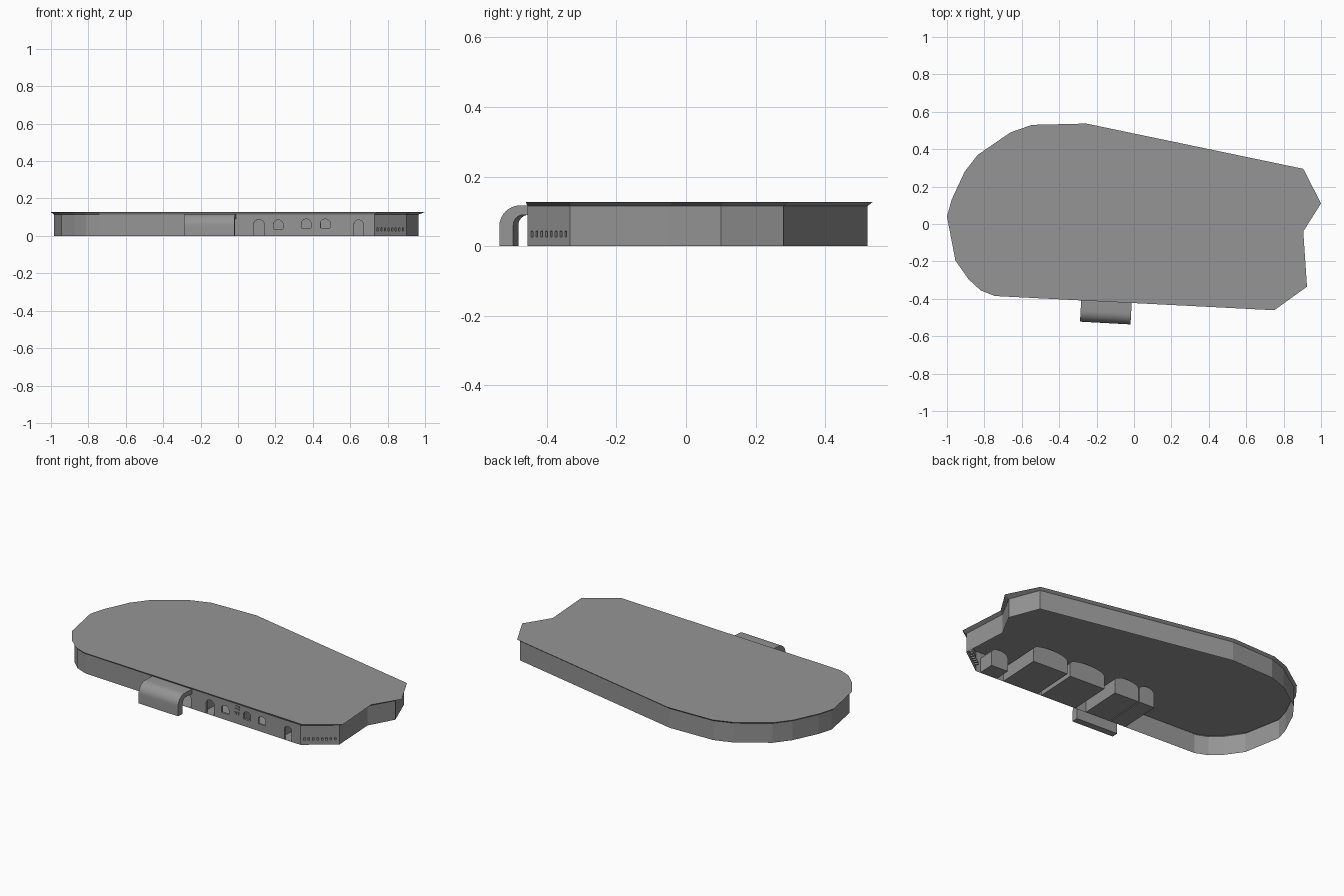
import bpy, bmesh, math
from mathutils import Matrix, Vector

if "Cube" in bpy.data.objects:
    bpy.data.objects.remove(bpy.data.objects["Cube"])

grey = bpy.data.materials.new("stone grey")
grey.diffuse_color = (0.3, 0.3, 0.3, 1)
grey.use_nodes = True
grey.node_tree.nodes["Principled BSDF"].inputs["Base Color"].default_value = grey.diffuse_color
H, EAVE = 0.127, 0.115

# Roof rim and wall outlines, counter-clockwise from the front left corner
roof = [(-.745, -.385), (.75, -.461), (.925, -.335), (.905, -.04), (1, .11), (.905, .295),
        (-.255, .537), (-.545, .53), (-.66, .49), (-.835, .37), (-.905, .28), (-.975, .13),
        (-1, .04), (-.955, -.195), (-.885, -.295), (-.82, -.355)]
wall = [(-.74, -.375), (.73, -.456), (.90, -.333), (.885, -.047), (.965, .10), (.895, .28),
        (-.258, .522), (-.54, .515), (-.65, .477), (-.822, .36), (-.89, .272), (-.96, .125),
        (-.985, .04), (-.943, -.19), (-.875, -.287), (-.813, -.345)]


def finish(name, me):
    ob = bpy.data.objects.new(name, me)
    bpy.context.collection.objects.link(ob)
    me.materials.clear()
    me.materials.append(grey)
    return ob


def mesh(name, verts, faces, mat=None, fix=False):
    me = bpy.data.meshes.new(name)
    me.from_pydata(verts, [], faces)
    if mat:
        me.transform(mat)
    if fix:
        bm = bmesh.new()
        bm.from_mesh(me)
        bmesh.ops.recalc_face_normals(bm, faces=bm.faces)
        bm.to_mesh(me)
        bm.free()
    return finish(name, me)


def frame(a, b):
    """Wall frame: x along the wall, y up, z outward."""
    d = (Vector(b) - Vector(a)).normalized()
    return Matrix(((d.x, 0, d.y, a[0]), (d.y, 0, -d.x, a[1]), (0, 1, 0, 0), (0, 0, 0, 1)))


def arch(cx, w, z0, z1, rise, n=8):
    """Arched opening outline in wall coordinates."""
    top = [(cx + w / 2 * math.cos(math.pi * i / n),
            z1 - rise + rise * math.sin(math.pi * i / n)) for i in range(n + 1)]
    return [(cx - w / 2, z0), (cx + w / 2, z0)] + top


def sweep(name, outline, w0, w1, mat, back=False, front=False):
    """Outline extruded along the wall normal, optionally capped."""
    n = len(outline)
    vs = [(x, y, w0) for x, y in outline] + [(x, y, w1) for x, y in outline]
    fs = [(i, (i + 1) % n, (i + 1) % n + n, i + n) for i in range(n)]
    if back:
        fs.append(tuple(range(n, 2 * n)))
    if front:
        fs.append(tuple(range(n))[::-1])
    return mesh(name, vs, fs, mat, fix=True)


def panel(name, a, b, holes):
    """Flat wall with openings, filled from 2D splines."""
    L = (Vector(b) - Vector(a)).length
    cu = bpy.data.curves.new(name, 'CURVE')
    cu.dimensions = '2D'
    cu.fill_mode = 'BOTH'
    for pts in [[(0, 0), (L, 0), (L, EAVE), (0, EAVE)]] + holes:
        sp = cu.splines.new('POLY')
        sp.points.add(len(pts) - 1)
        for p, q in zip(sp.points, pts):
            p.co = (q[0], q[1], 0, 1)
        sp.use_cyclic_u = True
    tmp = bpy.data.objects.new(name + "_curve", cu)
    bpy.context.collection.objects.link(tmp)
    bpy.context.view_layer.update()
    dg = bpy.context.evaluated_depsgraph_get()
    me = bpy.data.meshes.new_from_object(tmp.evaluated_get(dg))
    bpy.data.objects.remove(tmp)
    me.transform(frame(a, b))
    return finish(name, me)


# Roof with sloped eaves
n = len(roof)
mesh("roof", [(x, y, H) for x, y in roof] + [(x, y, EAVE) for x, y in wall],
     [tuple(range(n))] + [(i + n, (i + 1) % n + n, (i + 1) % n, i) for i in range(n)])

# Plain outer walls
mesh("outer_walls", [(x, y, 0) for x, y in wall] + [(x, y, EAVE) for x, y in wall],
     [(i, (i + 1) % n, (i + 1) % n + n, i + n) for i in range(2, n)])

# Front wall with doors and windows (positions along x, shifted to wall start)
F = frame(wall[0], wall[1])
u = lambda x: (x - wall[0][0]) * 1.0015
openings = [arch(u(.112), .055, .001, .088, .025), arch(u(.215), .05, .038, .085, .02),
            arch(u(.365), .05, .042, .09, .02), arch(u(.467), .05, .042, .09, .02),
            arch(u(.645), .05, .001, .085, .022)]
porch_doors = [arch(u(-.225), .08, .001, .088, .025), arch(u(-.095), .15, .001, .088, .025)]
panel("front_wall", wall[0], wall[1], openings + porch_doors)
for o in openings:
    sweep("opening_reveal", o, 0, -.012, F)

# Vaulted rooms behind the openings
for cx, w, depth in ((-.225, .1, .26), (-.09, .16, .26), (.175, .23, .26),
                     (.43, .23, .27), (.645, .11, .10)):
    sweep("room", arch(u(cx), w, .001, .112, .03), -.0005, -depth, F, back=True)

# Small wall ornament: plain plates
for x, z, w, h in ((.297, .102, .03, .008), (.297, .088, .03, .006),
                   (.287, .062, .008, .014), (.307, .065, .008, .014)):
    x = u(x)
    sweep("ornament_plate", [(x - w / 2, z - h / 2), (x + w / 2, z - h / 2),
                             (x + w / 2, z + h / 2), (x - w / 2, z + h / 2)],
          .004, 0, F, front=True)

# Angled corner wall with a row of narrow slots
G = frame(wall[1], wall[2])
slots = [arch(.022 + .0237 * i, .009, .026, .044, .003, 4) for i in range(8)]
panel("corner_wall", wall[1], wall[2], slots)
for s in slots:
    sweep("slot", s, 0, -.02, G, back=True)

# Curved porch canopy, swept along the front wall
prof = [(0, .117)]
prof += [(.062 + .06 * math.sin(t), .057 + .06 * math.cos(t))
         for t in (math.pi / 2 * i / 8 for i in range(9))]
prof += [(.122, 0), (.082, 0)]
prof += [(.052 + .03 * math.cos(t), .06 + .03 * math.sin(t))
         for t in (math.pi / 2 * i / 8 for i in range(9))]
prof += [(0, .09)]
m = len(prof)
vs = [(u(x), z, w) for x in (-.282, -.012) for w, z in prof]
fs = [(i, (i + 1) % m, (i + 1) % m + m, i + m) for i in range(m)]
fs += [tuple(range(m)), tuple(range(m, 2 * m))]
porch = mesh("porch_canopy", vs, fs, F, fix=True)
bpy.context.view_layer.objects.active = porch
porch.select_set(True)
bpy.ops.object.shade_smooth_by_angle(angle=math.radians(35))
